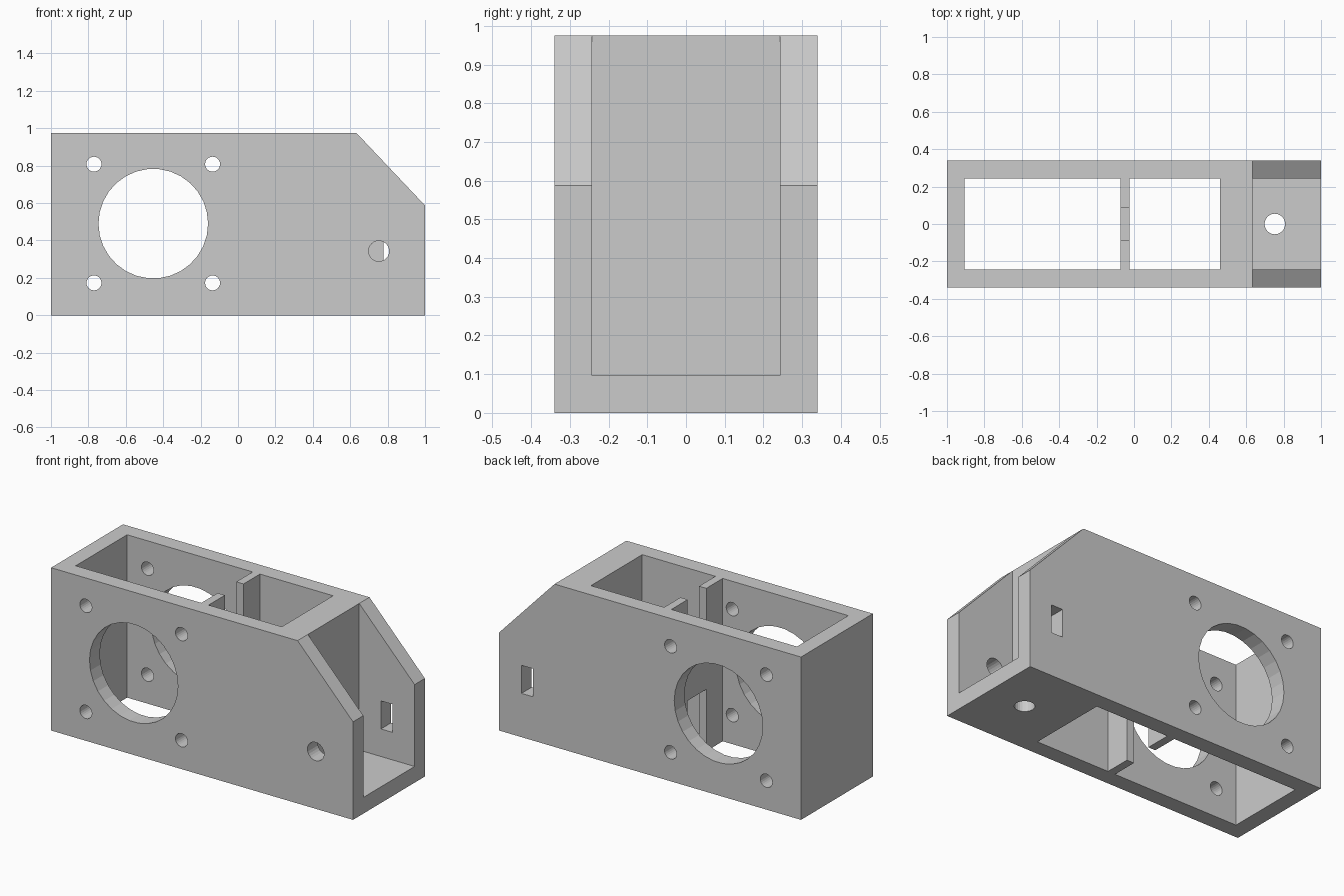
import bpy
import bmesh
from math import pi
from mathutils import Matrix, Vector

cube = bpy.data.objects.get("Cube")
if cube:
    bpy.data.objects.remove(cube, do_unlink=True)

grey = bpy.data.materials.new("plain grey")
grey.use_nodes = True
colour = (0.6, 0.6, 0.6, 1)
grey.diffuse_color = colour
grey.node_tree.nodes["Principled BSDF"].inputs["Base Color"].default_value = colour

HEIGHT, HALF, INNER = 0.975, 0.34, 0.243


def make_object(name, bm):
    bmesh.ops.recalc_face_normals(bm, faces=bm.faces)
    mesh = bpy.data.meshes.new(name)
    bm.to_mesh(mesh)
    bm.free()
    mesh.materials.append(grey)
    obj = bpy.data.objects.new(name, mesh)
    bpy.context.collection.objects.link(obj)
    return obj


def cut(target, bm):
    """Subtract a closed shape from the target and discard the cutter."""
    cutter = make_object("cutter", bm)
    cutter.hide_render = True
    mod = target.modifiers.new("cut", "BOOLEAN")
    mod.operation, mod.solver, mod.object = "DIFFERENCE", "EXACT", cutter
    bpy.context.view_layer.objects.active = target
    bpy.ops.object.modifier_apply(modifier=mod.name)
    bpy.data.objects.remove(cutter, do_unlink=True)


def box(x, y, z):
    bm = bmesh.new()
    size = [b - a for a, b in (x, y, z)]
    centre = Vector([(a + b) / 2 for a, b in (x, y, z)])
    bmesh.ops.create_cube(bm, size=1, matrix=Matrix.Translation(centre) @ Matrix.Diagonal((*size, 1)))
    return bm


def rod(centre, radius, depth, sides, along_y=True):
    bm = bmesh.new()
    turn = Matrix.Rotation(pi / 2, 4, "X") if along_y else Matrix.Identity(4)
    spin = Matrix.Rotation(pi / 2, 4, "Z")
    bmesh.ops.create_cone(bm, cap_ends=True, segments=sides, radius1=radius, radius2=radius,
                          depth=depth, matrix=Matrix.Translation(centre) @ turn @ spin)
    return bm


# Housing block: side profile with a sloped corner, extruded across
bm = bmesh.new()
profile = [(-1, 0), (1, 0), (1, 0.587), (0.633, HEIGHT), (-1, HEIGHT)]
face = bm.faces.new([bm.verts.new((x, -HALF, z)) for x, z in profile])
side = bmesh.ops.extrude_face_region(bm, geom=[face])
moved = [v for v in side["geom"] if isinstance(v, bmesh.types.BMVert)]
bmesh.ops.translate(bm, verts=moved, vec=(0, 2 * HALF, 0))
housing = make_object("housing", bm)

# Two open shafts, leaving the divider between them, and the end pocket
wide, through = (-INNER, INNER), (-0.1, 1.1)
cut(housing, box((-0.905, -0.073), wide, through))
cut(housing, box((-0.025, 0.46), wide, through))
cut(housing, box((0.633, 1.1), wide, (0.097, 1.1)))

# Slots in the divider above and below its bridge
for span in ((-0.1, 0.37), (0.605, 1.1)):
    cut(housing, box((-0.1, 0.0), (-0.088, 0.088), span))

# Large round opening with four mounting holes through both side walls
cut(housing, rod((-0.453, 0, 0.49), 0.293, 1, 30))
for x in (-0.77, -0.136):
    for z in (0.173, 0.808):
        cut(housing, rod((x, 0, z), 0.04, 1, 24))

# Pocket holes: round in the front wall and floor, rectangular in the back wall
cut(housing, rod((0.753, -HALF, 0.343), 0.055, 0.3, 24))
cut(housing, rod((0.753, 0, 0), 0.055, 0.4, 24, along_y=False))
cut(housing, box((0.777, 0.852), (0.2, 0.4), (0.262, 0.43)))
